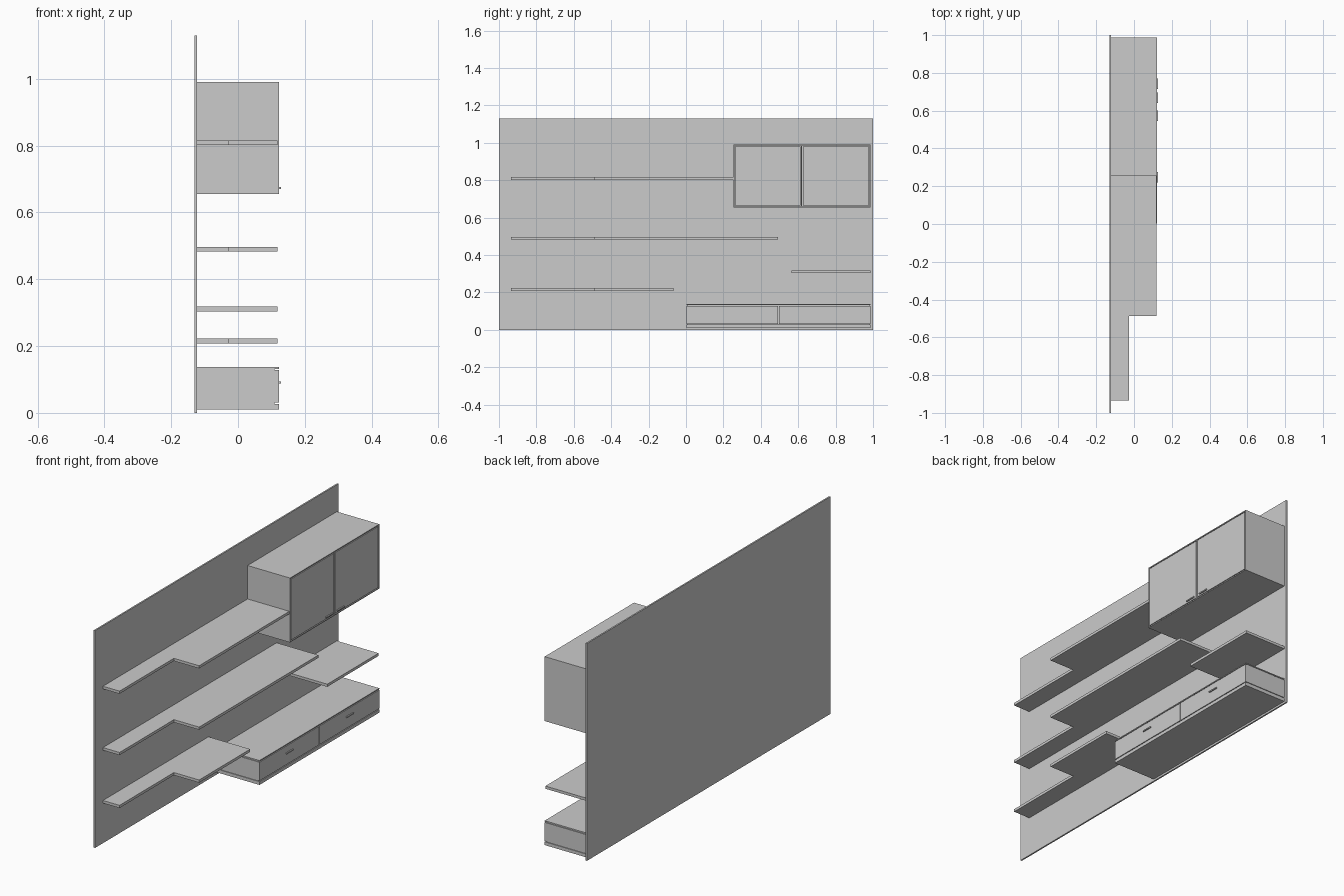
import bpy
import bmesh

cube = bpy.data.objects.get("Cube")
if cube:
    bpy.data.objects.remove(cube, do_unlink=True)

GREY = (0.6, 0.6, 0.6, 1.0)
mat = bpy.data.materials.new("light grey")
mat.use_nodes = True
mat.diffuse_color = GREY
mat.node_tree.nodes["Principled BSDF"].inputs["Base Color"].default_value = GREY


def finish(name, bm):
    bmesh.ops.recalc_face_normals(bm, faces=bm.faces)
    mesh = bpy.data.meshes.new(name)
    bm.to_mesh(mesh)
    bm.free()
    mesh.materials.append(mat)
    obj = bpy.data.objects.new(name, mesh)
    bpy.context.collection.objects.link(obj)
    return obj


def prism(name, outline, z0, z1):
    """Extrude a plan outline from z0 up to z1."""
    bm = bmesh.new()
    face = bm.faces.new([bm.verts.new((x, y, z0)) for x, y in outline])
    top = bmesh.ops.extrude_face_region(bm, geom=[face])["geom"]
    verts = [v for v in top if isinstance(v, bmesh.types.BMVert)]
    bmesh.ops.translate(bm, verts=verts, vec=(0, 0, z1 - z0))
    return finish(name, bm)


def box(name, x, y, z):
    return prism(name, [(x[0], y[0]), (x[1], y[0]), (x[1], y[1]), (x[0], y[1])], *z)


WALL, FRONT, SHELF, STEP = -0.122, 0.122, 0.118, -0.027
T = 0.005      # cabinet board thickness
GAP = 0.004    # shadow gap around doors and drawers
END = 0.987    # shared end of the furniture

# Back panel
box("back_panel", (-0.13, WALL), (-1, 1), (0, 1.13))

# Stepped shelves: narrow at one end, deep at the other
for name, end, z in (("top", 0.255, 0.802), ("middle", 0.492, 0.483), ("lower", -0.068, 0.208)):
    outline = [(WALL, -0.935), (STEP, -0.935), (STEP, -0.488),
               (SHELF, -0.488), (SHELF, end), (WALL, end)]
    prism(name + "_shelf", outline, z, z + 0.014)

# Short plain shelf
box("short_shelf", (WALL, SHELF), (0.565, END), (0.304, 0.318))

# Wall cabinet: boards, divider and recessed core
Y0, Z0, Z1, MID = 0.253, 0.655, 0.99, 0.618
depth = (WALL, FRONT)
for name, z in (("bottom", Z0), ("top", Z1 - T)):
    box("cabinet_" + name, depth, (Y0, END), (z, z + T))
for name, y in (("side", Y0), ("divider", MID - T / 2), ("far_side", END - T)):
    box("cabinet_" + name, depth, (y, y + T), (Z0 + T, Z1 - T))
box("cabinet_core", (WALL, FRONT - 0.02), (Y0 + T, END - T), (Z0 + T, Z1 - T))

# Cabinet doors with handles near the divider
doors = ((Y0 + T, MID - T / 2, 0.545), (MID + T / 2, END - T, 0.64))
for i, (a, b, h) in enumerate(doors):
    box(f"cabinet_door_{i}", (FRONT - 0.02, FRONT),
        (a + GAP, b - GAP), (Z0 + T + GAP, Z1 - T - GAP))
    box(f"door_handle_{i}", (FRONT, FRONT + 0.006), (h, h + 0.055), (0.671, 0.677))

# Low drawer unit: plinth, recessed core, top board and two drawers
box("plinth", depth, (0.002, END), (0.01, 0.027))
box("drawer_core", (WALL, FRONT - 0.012), (0.006, END - 0.004), (0.027, 0.132))
box("drawer_unit_top", depth, (0.002, END), (0.132, 0.137))
for y in (0.002, END - T):
    box("drawer_unit_side", (WALL, FRONT - 0.012), (y, y + T), (0.031, 0.128))
for i, (a, b) in enumerate(((0.002, 0.492), (0.497, END))):
    mid = (a + b) / 2
    box(f"drawer_front_{i}", (FRONT - 0.012, FRONT), (a, b), (0.031, 0.128))
    box(f"drawer_handle_{i}", (FRONT, FRONT + 0.006),
        (mid - 0.028, mid + 0.028), (0.088, 0.094))
